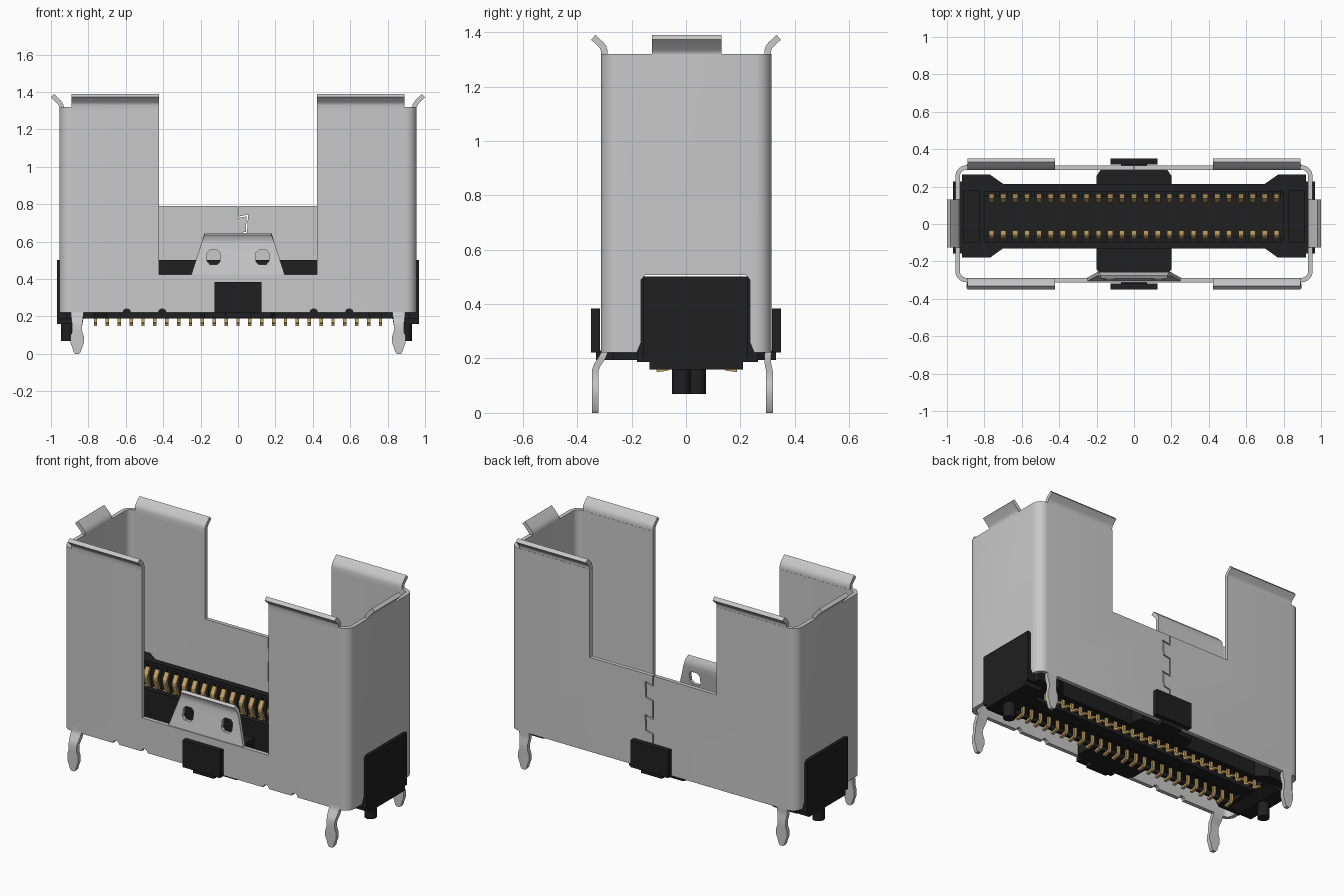
import bpy, bmesh, math
from mathutils import Vector

if "Cube" in bpy.data.objects:
    bpy.data.objects.remove(bpy.data.objects["Cube"])


def material(name, rgb):
    m = bpy.data.materials.new(name)
    m.diffuse_color = (*rgb, 1)
    m.use_nodes = True
    m.node_tree.nodes["Principled BSDF"].inputs["Base Color"].default_value = m.diffuse_color
    return m


STEEL = material("light steel", (0.58, 0.58, 0.58))
BLACK = material("black plastic", (0.014, 0.014, 0.014))
GOLD = material("gold", (0.58, 0.38, 0.13))


def prism(bm, pts, axis, a, b):
    """Extrude a 2D polygon along an axis from a to b."""
    put = {"x": lambda p, d: (d, p[0], p[1]), "y": lambda p, d: (p[0], d, p[1]),
           "z": lambda p, d: (p[0], p[1], d)}[axis]
    lo = [bm.verts.new(put(p, a)) for p in pts]
    hi = [bm.verts.new(put(p, b)) for p in pts]
    bm.faces.new(lo)
    bm.faces.new(hi)
    for i in range(len(pts)):
        j = (i + 1) % len(pts)
        bm.faces.new((lo[i], lo[j], hi[j], hi[i]))


def rect(u0, u1, v0, v1):
    return [(u0, v0), (u1, v0), (u1, v1), (u0, v1)]


def box(bm, x, y, z):
    prism(bm, rect(*x, *y), "z", *z)


def strip(path, t):
    """Thicken an open 2D path into a closed outline."""
    P = [Vector(p) for p in path]
    left, right = [], []
    for i, p in enumerate(P):
        d0 = (p - P[i - 1]).normalized() if i else (P[1] - p).normalized()
        d1 = (P[i + 1] - p).normalized() if i < len(P) - 1 else d0
        n0, n1 = Vector((-d0.y, d0.x)), Vector((-d1.y, d1.x))
        n = (n0 + n1).normalized()
        n *= t / 2 / max(0.4, n.dot(n0))
        left.append(tuple(p + n))
        right.append(tuple(p - n))
    return left + right[::-1]


def round_rect(x, y0, y1, r, seg=8):
    pts = []
    for k, (cx, cy) in enumerate([(x - r, y1 - r), (r - x, y1 - r), (r - x, y0 + r), (x - r, y0 + r)]):
        for s in range(seg + 1):
            a = math.pi / 2 * (k + s / seg)
            pts.append((cx + r * math.cos(a), cy + r * math.sin(a)))
    return pts


def finish(name, bm, mat):
    bmesh.ops.recalc_face_normals(bm, faces=bm.faces)
    me = bpy.data.meshes.new(name)
    bm.to_mesh(me)
    bm.free()
    ob = bpy.data.objects.new(name, me)
    bpy.context.collection.objects.link(ob)
    me.materials.append(mat)
    return ob


def activate(ob):
    bpy.ops.object.select_all(action="DESELECT")
    ob.select_set(True)
    bpy.context.view_layer.objects.active = ob


def smooth(ob):
    activate(ob)
    bpy.ops.object.shade_smooth_by_angle(angle=math.radians(32))


def cut(ob, pts, axis, a, b):
    bm = bmesh.new()
    prism(bm, pts, axis, a, b)
    c = finish("cutter", bm, ob.data.materials[0])
    c.hide_render = True
    m = ob.modifiers.new("cut", "BOOLEAN")
    m.operation, m.solver, m.object = "DIFFERENCE", "EXACT", c
    activate(ob)
    bpy.ops.object.modifier_apply(modifier=m.name)
    bpy.data.objects.remove(c)


def sheet(name, rows, cx, t):
    """Bent sheet metal tab from rows of (z, half width, y)."""
    bm = bmesh.new()
    pairs = [[bm.verts.new((cx + s * w, y, z)) for s in (-1, 1)] for z, w, y in rows]
    for p, q in zip(pairs, pairs[1:]):
        bm.faces.new((p[0], p[1], q[1], q[0]))
    ob = finish(name, bm, STEEL)
    m = ob.modifiers.new("thickness", "SOLIDIFY")
    m.thickness, m.offset, m.use_even_offset = t, 0, True
    activate(ob)
    bpy.ops.object.modifier_apply(modifier=m.name)
    return ob


# sheet metal cage with notches, side openings and interlocking seam
T = 0.024
bm = bmesh.new()
prism(bm, round_rect(0.955, -0.312, 0.314, 0.06), "z", 0.222, 1.32)
cage = finish("metal_cage", bm, STEEL)
cut(cage, round_rect(0.955 - T, -0.312 + T, 0.314 - T, 0.06 - T), "z", 0, 2)
cut(cage, rect(-0.422, 0.422, 0.425, 2), "y", -0.5, 0)
cut(cage, rect(-0.422, 0.422, 0.79, 2), "y", 0, 0.5)
cut(cage, [(-0.19, 0.2), (-0.165, 0.26), (-0.165, 0.49), (-0.15, 0.507), (0.22, 0.507),
           (0.235, 0.49), (0.235, 0.26), (0.26, 0.2)], "x", -1.2, 1.2)
for x in (-0.595, -0.405, 0.405, 0.595):
    cut(cage, [(x + 0.02 * math.cos(i * math.pi / 5), 0.222 + 0.02 * math.sin(i * math.pi / 5))
               for i in range(10)], "y", -0.5, 0)
seam = [(0, 0.85), (0, 0.73), (0.05, 0.74), (0.045, 0.65), (0, 0.64),
        (0, 0.53), (0.05, 0.54), (0.045, 0.45), (0, 0.44), (0, 0.3)]
cut(cage, strip(seam, 0.007), "y", 0.2, 0.4)
smooth(cage)

# flared guide lips around the top opening
bm = bmesh.new()
lip = [(0.301, 1.305), (0.301, 1.332), (0.304, 1.343), (0.311, 1.353), (0.341, 1.381)]
for sy in (-1, 1):
    for x0, x1 in ((-0.89, -0.422), (0.422, 0.89)):
        prism(bm, strip([(sy * y, z) for y, z in lip], T), "x", x0, x1)
end_lip = [(0.943, 1.305), (0.943, 1.322), (0.947, 1.333), (0.955, 1.344), (0.991, 1.381)]
for sx in (-1, 1):
    prism(bm, strip([(sx * x, z) for x, z in end_lip], T), "y", -0.125, 0.13)
smooth(finish("guide_lips", bm, STEEL))

# board legs
widths = [(0.25, 0.033), (0.222, 0.033), (0.2, 0.033), (0.175, 0.03), (0.155, 0.027), (0.12, 0.027),
          (0.095, 0.036), (0.06, 0.036), (0.035, 0.026), (0.012, 0.02), (0.0, 0.01)]
front_y = [-0.3, -0.3, -0.31, -0.327] + [-0.334] * 7
back_y = [0.302, 0.302, 0.3, 0.302] + [0.307] * 7
for side, ys in (("front", front_y), ("back", back_y)):
    for sx, label in ((-1, "left"), (1, "right")):
        smooth(sheet(f"{side}_{label}_leg", [(z, w, y) for (z, w), y in zip(widths, ys)], sx * 0.86, T))

# spring latch in the front notch
spring = sheet("front_spring_latch", [(0.4, 0.255, -0.3), (0.43, 0.247, -0.295), (0.59, 0.196, -0.267),
                                      (0.615, 0.188, -0.268), (0.642, 0.178, -0.284)], 0, 0.02)
for sx in (-1, 1):
    c = sx * 0.13
    cut(spring, [(c - 0.035, 0.495), (c - 0.02, 0.478), (c + 0.02, 0.478), (c + 0.035, 0.495),
                 (c + 0.035, 0.54), (c + 0.02, 0.556), (c - 0.02, 0.556), (c - 0.035, 0.54)], "y", -0.4, -0.1)
smooth(spring)

# plastic housing with card slot
half = [(0.968, -0.158), (0.968, 0.228), (0.92, 0.228), (0.92, 0.264), (0.77, 0.264), (0.7, 0.215)]
low = [(0.7, -0.13), (0.77, -0.18), (0.92, -0.18), (0.92, -0.158)]
outline = low + half
bm = bmesh.new()
prism(bm, outline + [(-x, y) for x, y in outline[::-1]], "z", 0.188, 0.502)
housing = finish("plastic_housing", bm, BLACK)
cut(housing, rect(-0.8, 0.8, -0.095, 0.175), "z", 0.25, 1)
for sx in (-1, 1):
    cut(housing, rect(*sorted((sx * 0.83, sx * 0.91)), -0.1, 0.18), "z", 0.36, 1)
cut(housing, rect(-0.79, 0.79, -0.11, 0.19), "z", 0, 0.215)

# housing side bulges, latch pads, ribs and feet
bm = bmesh.new()
for s, y0, y1 in ((1, 0.2, 0.288), (-1, -0.12, -0.272)):
    prism(bm, [(-0.2, y0), (0.2, y0), (0.2, y1 - s * 0.03), (0.18, y1), (-0.18, y1), (-0.2, y1 - s * 0.03)],
          "z", 0.195, 0.4)
    box(bm, (-0.07, 0.07), sorted((y0, s * 0.33)), (0.195, 0.23))
    box(bm, (-0.125, 0.125), sorted((s * 0.317, s * 0.35)), (0.222, 0.384))
finish("side_bulges_and_pads", bm, BLACK)
bm = bmesh.new()
box(bm, (-0.79, 0.79), (-0.0, 0.08), (0.188, 0.22))
for sx in (-1, 1):
    prism(bm, [(sx * 0.968, 0.16), (sx * 0.87, 0.16), (sx * 0.82, 0.19), (sx * 0.82, 0.21), (sx * 0.968, 0.21)],
          "y", -0.135, 0.21)
finish("housing_feet", bm, BLACK)
PITCH, N, MID = 0.0635, 25, 0.04
bm = bmesh.new()
for i in range(N + 1):
    x = (i - N / 2) * PITCH
    for s in (-1, 1):
        box(bm, (x - 0.011, x + 0.011), sorted((MID + s * 0.14, MID + s * 0.105)), (0.245, 0.485))
finish("slot_ribs", bm, BLACK)

# locating pegs
bm = bmesh.new()
for cx, cy in ((-0.912, 0.04), (0.897, -0.018)):
    prism(bm, [(cx + 0.034 * math.cos(i * math.pi / 12), cy + 0.034 * math.sin(i * math.pi / 12))
               for i in range(24)], "z", 0.07, 0.2)
smooth(finish("locating_pegs", bm, BLACK))

# two rows of gold contacts with solder tails
blade = [(0.115, 0.24), (0.115, 0.34), (0.082, 0.43), (0.082, 0.445), (0.105, 0.485)]
tail = [(0.1, 0.26), (0.1, 0.175), (0.108, 0.162), (0.148, 0.156)]
bm = bmesh.new()
for i in range(N):
    x = (i - (N - 1) / 2) * PITCH
    for s in (-1, 1):
        for path, w in ((blade, 0.014), (tail, 0.009)):
            prism(bm, strip([(MID + s * y, z) for y, z in path], 0.013), "x", x - w, x + w)
finish("gold_contacts", bm, GOLD)
